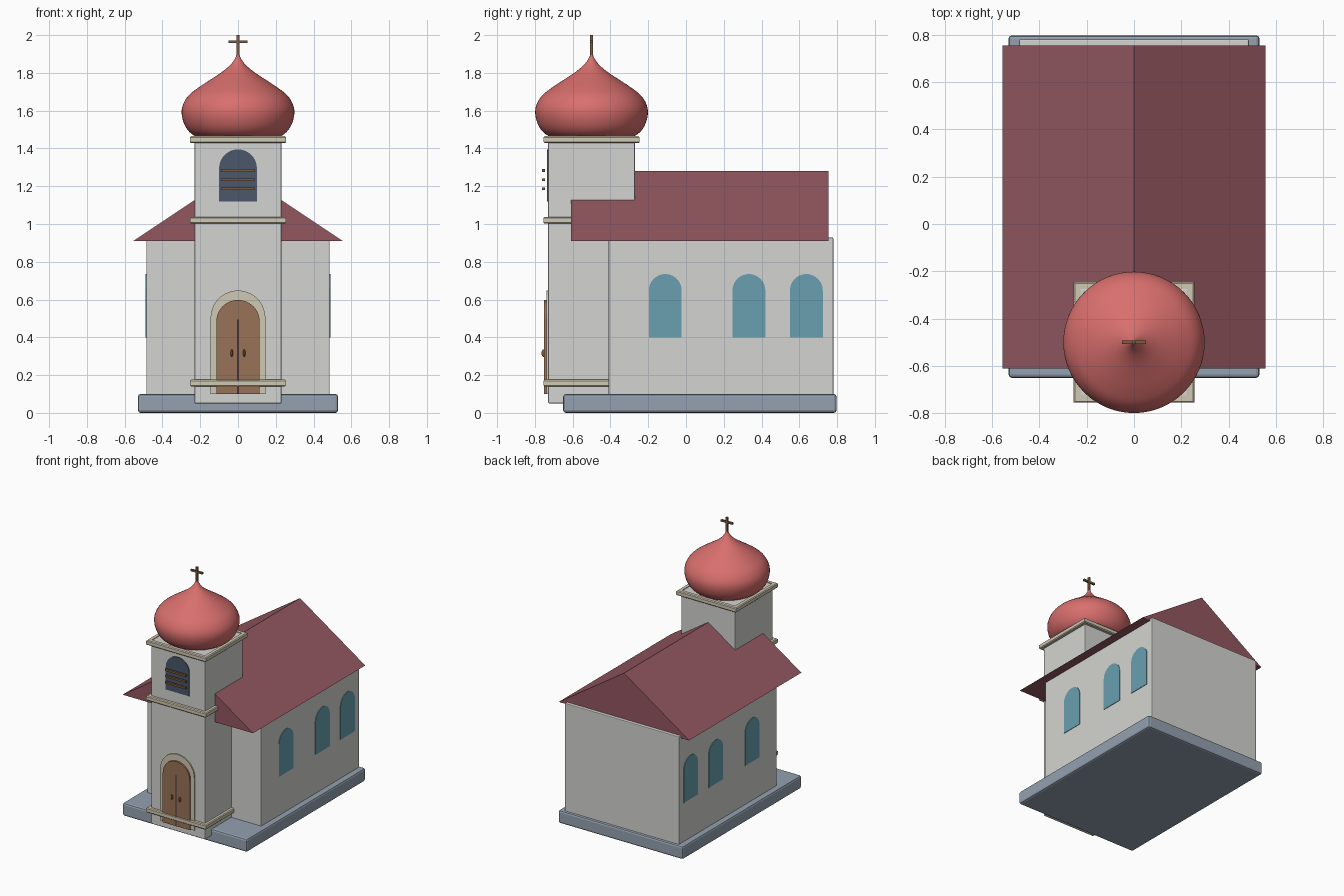
import bpy, bmesh
from math import sin, cos, pi, radians
from mathutils import Vector

cube = bpy.data.objects.get("Cube")
if cube:
    bpy.data.objects.remove(cube, do_unlink=True)


def material(name, *rgb):
    """Flat colour from 0-255 display values, stored as linear."""
    lin = []
    for v in rgb:
        c = v / 255
        lin.append(c / 12.92 if c <= 0.04045 else ((c + 0.055) / 1.055) ** 2.4)
    m = bpy.data.materials.new(name)
    m.use_nodes = True
    m.diffuse_color = (*lin, 1)
    shader = next(n for n in m.node_tree.nodes if n.type == 'BSDF_PRINCIPLED')
    shader.inputs["Base Color"].default_value = (*lin, 1)
    return m


PLASTER = material("white plaster", 212, 212, 209)
STONE = material("blue grey stone", 148, 161, 176)
ROOF = material("dark red roof", 147, 87, 96)
DOME = material("coral dome", 216, 111, 109)
TRIM = material("cream trim", 208, 200, 178)
WOOD = material("door wood", 152, 115, 88)
GLASS = material("teal glass", 106, 160, 177)
SHADE = material("navy opening", 76, 87, 107)
BRONZE = material("brown bronze", 122, 92, 64)
DARK = material("dark seam", 74, 50, 52)


def add(name, bm, mat, bevel=0, smooth=False):
    bmesh.ops.recalc_face_normals(bm, faces=bm.faces)
    me = bpy.data.meshes.new(name)
    bm.to_mesh(me)
    bm.free()
    me.materials.append(mat)
    ob = bpy.data.objects.new(name, me)
    bpy.context.collection.objects.link(ob)
    if bevel:
        mod = ob.modifiers.new("Bevel", 'BEVEL')
        mod.width, mod.segments = bevel, 2
    if smooth:
        bpy.ops.object.select_all(action='DESELECT')
        ob.select_set(True)
        bpy.context.view_layer.objects.active = ob
        bpy.ops.object.shade_smooth_by_angle(angle=radians(40))
    return ob


def box(name, mat, x, y, z, bevel=0):
    """Box from (min, max) pairs."""
    bm = bmesh.new()
    bmesh.ops.create_cube(bm, size=1)
    for v in bm.verts:
        v.co = [(a + b) / 2 + c * (b - a) for (a, b), c in zip((x, y, z), v.co)]
    return add(name, bm, mat, bevel)


def prism(name, mat, outline, start, end, along_x=False):
    """Extrude a (u, z) outline along y, or along x."""
    bm = bmesh.new()
    rings = [[bm.verts.new((d, u, z) if along_x else (u, d, z)) for u, z in outline]
             for d in (start, end)]
    for r in rings:
        bm.faces.new(r)
    n = len(outline)
    for i in range(n):
        j = (i + 1) % n
        bm.faces.new((rings[0][i], rings[0][j], rings[1][j], rings[1][i]))
    return add(name, bm, mat)


def arch(mid, half, z0, z1, steps=20):
    """Round-headed outline."""
    pts = [(mid - half, z0), (mid + half, z0)]
    return pts + [(mid + half * cos(pi * i / steps), z1 - half + half * sin(pi * i / steps))
                  for i in range(steps + 1)]


def lathe(name, mat, profile, steps, turn=0, closed=False, smooth=False):
    """Spin an (r, z) profile round the tower axis."""
    bm = bmesh.new()
    rows = [[bm.verts.new((r * cos(turn + 2 * pi * k / steps),
                           TOWER_Y + r * sin(turn + 2 * pi * k / steps), z))
             for k in range(steps)] for r, z in profile]
    pairs = list(zip(rows, rows[1:]))
    if closed:
        pairs.append((rows[-1], rows[0]))
    else:
        bm.faces.new(rows[0])
        bm.faces.new(rows[-1])
    for a, b in pairs:
        for k in range(steps):
            j = (k + 1) % steps
            bm.faces.new((a[k], a[j], b[j], b[k]))
    return add(name, bm, mat, smooth=smooth)


def smooth_curve(pts, cuts=4):
    """Catmull-Rom through the given points."""
    p = [Vector(q) for q in [pts[0]] + pts + [pts[-1]]]
    out = []
    for a, b, c, d in zip(p, p[1:], p[2:], p[3:]):
        for i in range(cuts):
            t = i / cuts
            out.append(0.5 * (2 * b + (c - a) * t + (2 * a - 5 * b + 4 * c - d) * t * t
                              + (3 * b - a - 3 * c + d) * t ** 3))
    return out + [p[-1]]


TOWER_Y = -0.5

# Plinth, hall and roof
box("plinth", STONE, (-0.53, 0.53), (-0.65, 0.797), (0, 0.1), 0.014)
box("hall_walls", PLASTER, (-0.485, 0.485), (-0.41, 0.78), (0.09, 0.928), 0.005)
prism("gable_roof", ROOF, [(-0.555, 0.91), (0.555, 0.91), (0, 1.28)], -0.61, 0.755)

# Side windows
for side, label in ((1, "left"), (-1, "right")):
    for i, y in enumerate((-0.11, 0.333, 0.637)):
        prism(f"{label}_window_{i + 1}", GLASS, arch(y, 0.087, 0.4, 0.735),
              side * 0.481, side * 0.489, along_x=True)

# Tower with moulded bands
box("tower", PLASTER, (-0.23, 0.23), (-0.73, -0.27), (0.05, 1.46), 0.006)
for label, z in (("lower", 0.158), ("middle", 1.02), ("top", 1.447)):
    outer, inner, h, c = 0.255, 0.225, 0.018, 0.006
    section = [(inner, z - h), (outer - c, z - h), (outer, z - h + c),
               (outer, z + h - c), (outer - c, z + h), (inner, z + h)]
    lathe(f"{label}_band", TRIM, [(r * 2 ** 0.5, q) for r, q in section],
          4, turn=pi / 4, closed=True)

# Door
prism("door_surround", TRIM, arch(0, 0.145, 0.1, 0.648), -0.72, -0.739)
prism("door", WOOD, arch(0, 0.115, 0.1, 0.598), -0.72, -0.751)
box("door_seam", DARK, (-0.004, 0.004), (-0.753, -0.745), (0.1, 0.495))
for side, label in ((1, "left"), (-1, "right")):
    bm = bmesh.new()
    bmesh.ops.create_uvsphere(bm, u_segments=12, v_segments=8, radius=1)
    for v in bm.verts:
        v.co = (side * 0.033 + v.co.x * 0.007, -0.754 + v.co.y * 0.011,
                0.316 + v.co.z * 0.02)
    add(f"{label}_door_handle", bm, BRONZE, smooth=True)

# Belfry opening and louvres
prism("belfry_opening", SHADE, arch(0, 0.1, 1.12, 1.395), -0.72, -0.736)
for i, z in enumerate((1.187, 1.235, 1.283)):
    box(f"louvre_{i + 1}", BRONZE, (-0.087, 0.087), (-0.762, -0.746), (z - 0.007, z + 0.007))

# Onion dome and cross
onion = [(0.215, 1.458), (0.255, 1.485), (0.283, 1.525), (0.298, 1.58), (0.292, 1.63),
         (0.262, 1.68), (0.21, 1.722), (0.145, 1.765), (0.085, 1.805), (0.043, 1.84),
         (0.018, 1.872), (0.006, 1.9)]
lathe("onion_dome", DOME, smooth_curve(onion), 64, smooth=True)
box("cross_post", BRONZE, (-0.008, 0.008), (TOWER_Y - 0.008, TOWER_Y + 0.008), (1.87, 2.0))
box("cross_arm", BRONZE, (-0.05, 0.05), (TOWER_Y - 0.007, TOWER_Y + 0.007), (1.957, 1.971))
